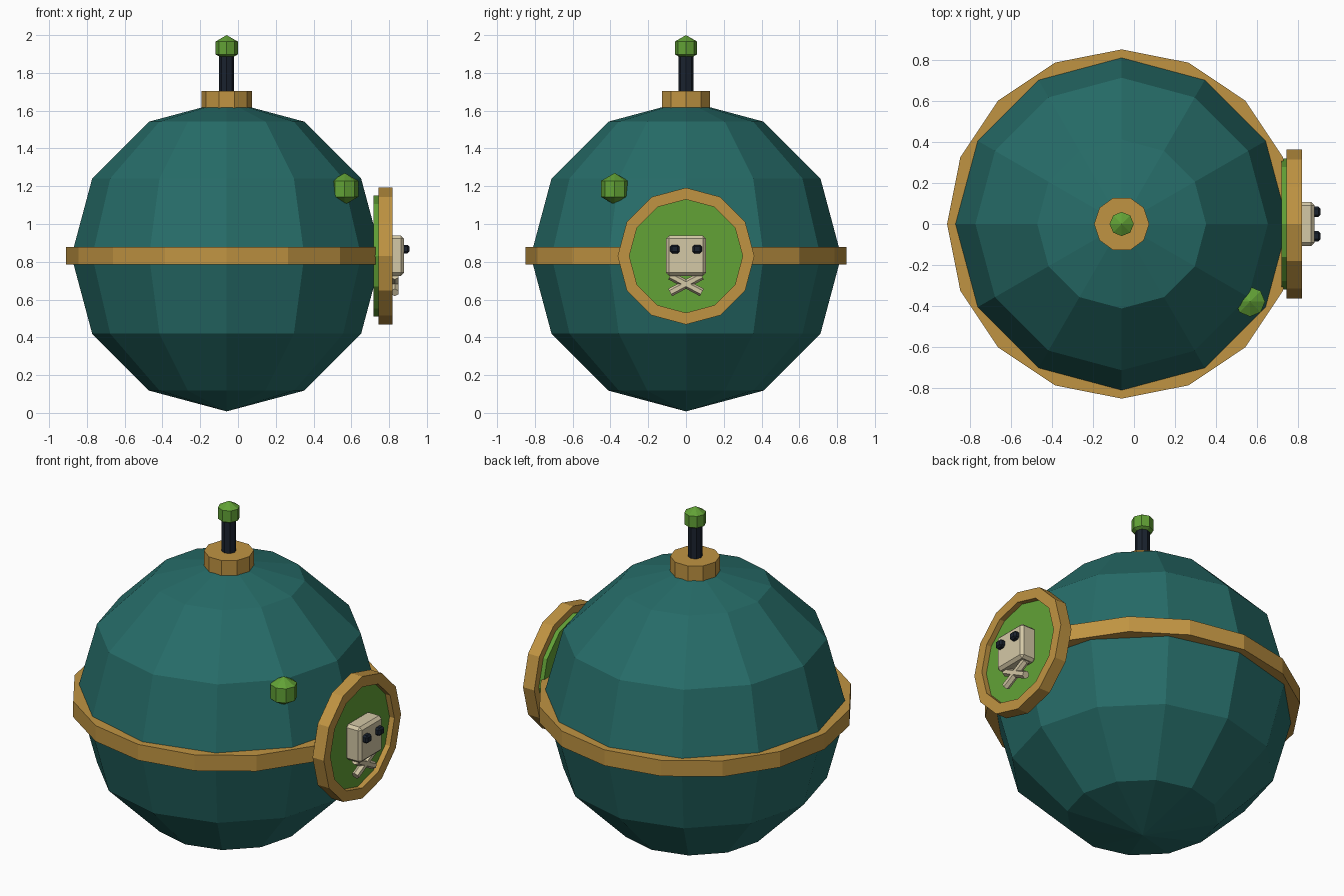
import bpy, bmesh, math
from mathutils import Matrix, Vector

if "Cube" in bpy.data.objects:
    bpy.data.objects.remove(bpy.data.objects["Cube"])


def material(name, r, g, b):
    # sRGB 0-255 to linear
    lin = [((c / 255 + 0.055) / 1.055) ** 2.4 for c in (r, g, b)]
    m = bpy.data.materials.new(name)
    m.diffuse_color = (*lin, 1)
    m.use_nodes = True
    m.node_tree.nodes["Principled BSDF"].inputs["Base Color"].default_value = m.diffuse_color
    return m


TEAL = material("teal", 38, 108, 104)
GOLD = material("gold", 192, 148, 66)
GREEN = material("green", 98, 162, 54)
BONE = material("bone", 212, 200, 166)
NAVY = material("dark_navy", 26, 34, 46)

CX, CZ = -0.06, 0.83          # centre of the ball
ALONG_X = Matrix.Rotation(math.pi / 2, 4, 'Y')


def finish(name, bm, mat):
    bmesh.ops.recalc_face_normals(bm, faces=bm.faces)
    me = bpy.data.meshes.new(name)
    bm.to_mesh(me)
    bm.free()
    me.materials.append(mat)
    ob = bpy.data.objects.new(name, me)
    bpy.context.collection.objects.link(ob)
    return ob


def sphere(name, loc, r, segs, rings, mat, turn=0.0):
    bm = bmesh.new()
    bmesh.ops.create_uvsphere(bm, u_segments=segs, v_segments=rings, radius=r,
                              matrix=Matrix.Translation(loc) @ Matrix.Rotation(turn, 4, 'Z'))
    return finish(name, bm, mat)


def lathe(name, profile, segs, mat, place):
    """Revolve a closed (radius, height) profile around z."""
    bm = bmesh.new()
    rows = []
    for i in range(segs):
        a = 2 * math.pi * i / segs
        rows.append([bm.verts.new((r * math.cos(a), r * math.sin(a), z)) for r, z in profile])
    n = len(profile)
    for i in range(segs):
        p, q = rows[i], rows[(i + 1) % segs]
        for j in range(n):
            k = (j + 1) % n
            bm.faces.new((p[j], q[j], q[k], p[k]))
    bm.transform(place)
    return finish(name, bm, mat)


def cylinder(name, r, depth, segs, mat, place):
    bm = bmesh.new()
    bmesh.ops.create_cone(bm, cap_ends=True, segments=segs, radius1=r, radius2=r,
                          depth=depth, matrix=place)
    return finish(name, bm, mat)


def box(name, loc, size, bevel, mat):
    bm = bmesh.new()
    bmesh.ops.create_cube(bm, size=1, matrix=Matrix.Translation(loc) @ Matrix.Diagonal((*size, 1)))
    bmesh.ops.bevel(bm, geom=bm.edges[:], offset=bevel, segments=1, affect='EDGES')
    return finish(name, bm, mat)


# Ball body and belt
sphere("ball_body", (CX, 0, CZ), 0.822, 12, 6, TEAL)
lathe("belt", [(0.76, -0.047), (0.85, -0.047), (0.85, 0.047), (0.76, 0.047)], 16, GOLD,
      Matrix.Translation((CX, 0, CZ + 0.002)))

# Neck collar, fuse rod and tip
cylinder("neck_collar", 0.134, 0.09, 10, GOLD,
         Matrix.Translation((CX, 0, 1.66)) @ Matrix.Rotation(math.pi / 2, 4, 'Z'))
cylinder("fuse_rod", 0.04, 0.25, 8, NAVY, Matrix.Translation((CX, 0, 1.78)))
sphere("fuse_tip", (CX, 0, 1.932), 0.068, 8, 3, GREEN)

# Green stud on the shoulder of the ball
sphere("shoulder_stud", (0.565, -0.378, 1.186), 0.084, 8, 3, GREEN)

# Round badge on the right side
cylinder("badge_disc", 0.32, 0.068, 12, GREEN, Matrix.Translation((0.751, 0, CZ)) @ ALONG_X)
lathe("badge_rim", [(0.30, 0.743), (0.362, 0.743), (0.362, 0.817), (0.30, 0.817)], 12, GOLD,
      Matrix.Translation((0, 0, CZ)) @ ALONG_X)

# Skull, eyes and crossed bones
box("skull", (0.826, 0, 0.832), (0.104, 0.214, 0.212), 0.016, BONE)
for side, s in (("left", -1), ("right", 1)):
    box(side + "_eye", (0.886, s * 0.059, 0.867), (0.042, 0.05, 0.046), 0.01, NAVY)
    place = Matrix.Translation((0.83, 0, 0.682)) @ Matrix.Rotation(s * math.radians(62), 4, 'X')
    cylinder(side + "_bone", 0.022, 0.19, 6, BONE, place)
